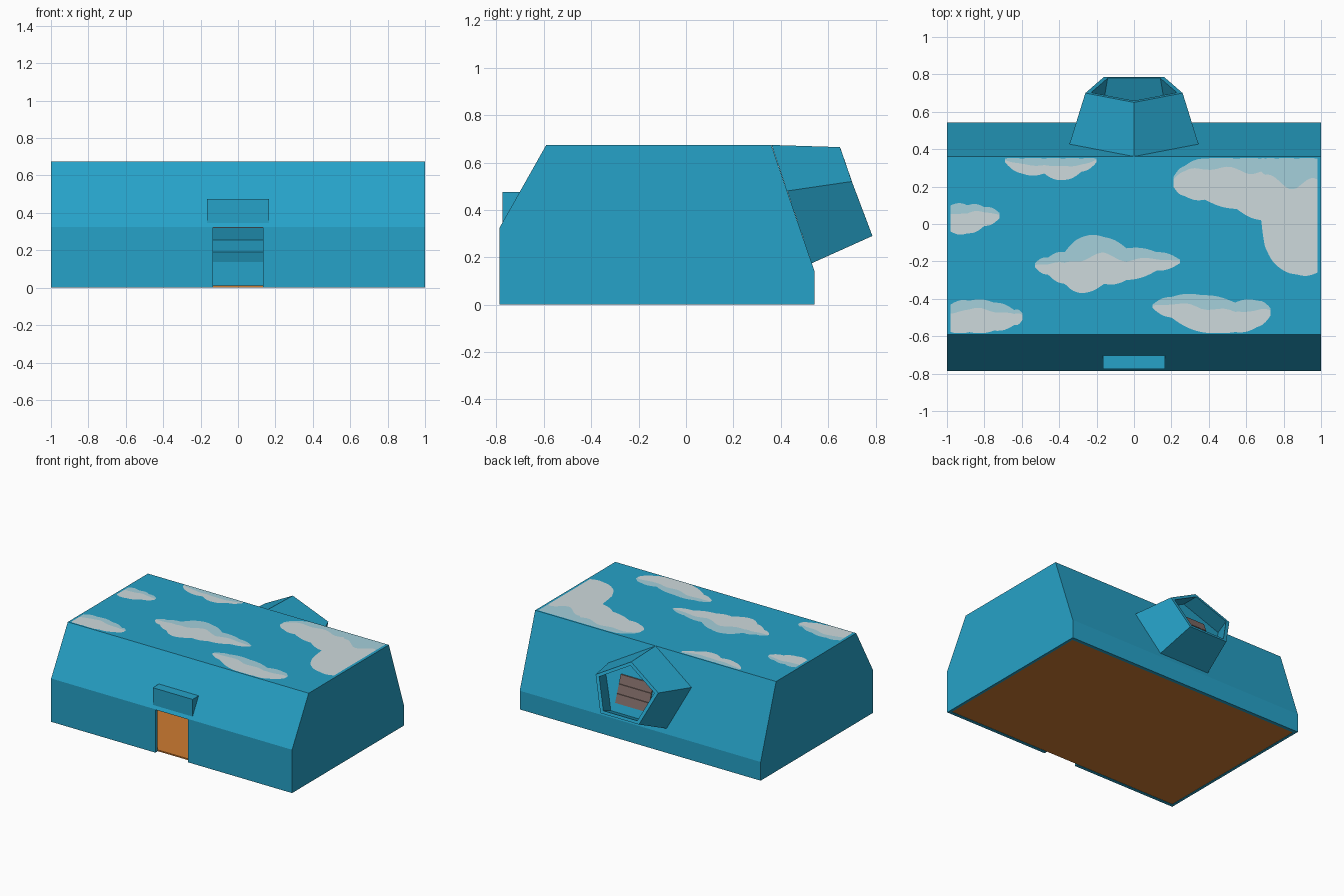
import bpy, bmesh, math
from mathutils import Vector

if "Cube" in bpy.data.objects:
    bpy.data.objects.remove(bpy.data.objects["Cube"])


def material(name, r, g, b):
    lin = lambda c: ((c / 255 + 0.055) / 1.055) ** 2.4 if c > 10 else c / 3300
    m = bpy.data.materials.new(name)
    m.diffuse_color = (lin(r), lin(g), lin(b), 1)
    m.use_nodes = True
    m.node_tree.nodes["Principled BSDF"].inputs["Base Color"].default_value = m.diffuse_color
    return m


BLUE = material("wall blue", 38, 162, 200)
GREY = material("cloud grey", 206, 218, 220)
PALE = material("cloud pale blue", 165, 208, 219)
BROWN = material("floor brown", 206, 124, 50)
PANE = material("window taupe", 124, 104, 100)


def make(name, verts, faces, *mats, fix=True):
    me = bpy.data.meshes.new(name)
    me.from_pydata([tuple(v) for v in verts], [], faces)
    for m in mats:
        me.materials.append(m)
    if fix:
        bm = bmesh.new()
        bm.from_mesh(me)
        bmesh.ops.recalc_face_normals(bm, faces=bm.faces)
        bm.to_mesh(me)
        bm.free()
    ob = bpy.data.objects.new(name, me)
    bpy.context.collection.objects.link(ob)
    return ob


def loft(name, loops, mat, caps=True, closed=False):
    """Skin a row of equal-length loops; optionally cap or close the row."""
    n = len(loops[0])
    verts = [v for lp in loops for v in lp]
    rows = len(loops)
    faces = []
    for r in range(rows if closed else rows - 1):
        a, b = r * n, ((r + 1) % rows) * n
        faces += [(a + i, a + (i + 1) % n, b + (i + 1) % n, b + i) for i in range(n)]
    if caps and not closed:
        faces += [tuple(range(n)), tuple(range((rows - 1) * n, rows * n))]
    return make(name, verts, faces, mat)


def prism(name, profile, hx, mat):
    """Extrude a (y, z) profile along x."""
    return loft(name, [[(x, y, z) for y, z in profile] for x in (-hx, hx)], mat)


def cut(ob, cutter):
    mod = ob.modifiers.new("cut_" + cutter.name, 'BOOLEAN')
    mod.operation, mod.solver, mod.object = 'DIFFERENCE', 'EXACT', cutter
    cutter.hide_render = True
    cutter.hide_set(True)


# Hollow house shell
ROOF = 0.674
shell = prism("house_shell", [(-.787, 0), (-.787, .325), (-.59, ROOF), (.36, ROOF),
                              (.543, .14), (.543, 0)], 1.0, BLUE)
room = prism("room_cutter", [(-.762, -.1), (-.762, .318), (-.575, ROOF - .022),
                             (.343, ROOF - .022), (.517, .137), (.517, -.1)], .98, BLUE)
cut(shell, room)

# Doorway opening and floor
door = prism("door_cutter", [(-.9, -.1), (-.9, .322), (-.7, .322), (-.7, -.1)], .135, BLUE)
cut(shell, door)
prism("floor", [(-.762, .002), (-.762, .012), (.517, .012), (.517, .002)], .98, BROWN)

# Wedge canopy over the door
prism("door_canopy", [(-.775, .33), (-.775, .475), (-.69, .475), (-.77, .33)], .165, BLUE)


# Pentagonal dormer on the back slope
def pentagon(top, mid, low):
    (yt, zt), (wm, ym, zm), (wl, yl, zl) = top, mid, low
    return [Vector(p) for p in ((0, yt, zt), (wm, ym, zm), (wl, yl, zl),
                                (-wl, yl, zl), (-wm, ym, zm))]


def inset(loop, s):
    c = sum(loop, Vector()) / len(loop)
    return [c + (p - c) * s for p in loop]


def between(a, b, t):
    return [p + (q - p) * t for p, q in zip(a, b)]


base = pentagon((.361, .674), (.345, .427, .48), (.21, .531, .175))
end = pentagon((.65, .665), (.26, .70, .52), (.16, .787, .29))
base_in, end_in = inset(base, .88), inset(end, .88)
loft("dormer_tube", [base, end, end_in, base_in], BLUE, closed=True)
cut(shell, loft("dormer_cutter", [between(base_in, end_in, -.2),
                                  between(base_in, end_in, .04)], BLUE))

# Inner wall of the dormer, and three window strips set in it
back, front = between(base_in, end_in, .50), between(base_in, end_in, .54)
loft("dormer_wall", [back, front], BLUE)
top, low = (back[0] + front[0]) / 2, (back[2] + front[2]) / 2
half = (front[0].y - back[0].y) / 2 + .008
slope = (low.y - top.y) / (low.z - top.z)
for i in range(3):
    z0 = .32 + i * .064
    z1 = z0 + .061
    y0, y1 = (top.y + slope * (z - top.z) for z in (z0, z1))
    prism("window_strip_%d" % (i + 1), [(y0 - half, z0), (y0 + half, z0),
                                        (y1 + half, z1), (y1 - half, z1)], .135, PANE)

# Painted clouds on the roof: rows of (x, lower y, upper y)
clouds = {
    "centre": (.62, [(-.53, -.23, -.21), (-.46, -.27, -.18), (-.37, -.32, -.15), (-.28, -.37, -.07),
                     (-.16, -.32, -.07), (-.04, -.30, -.13), (.12, -.25, -.15), (.245, -.21, -.19)]),
    "front_right": (.66, [(.10, -.45, -.43), (.2, -.50, -.39), (.36, -.578, -.38),
                          (.54, -.578, -.42), (.66, -.55, -.41), (.73, -.49, -.45)]),
    "front_left": (.7, [(-.98, -.578, -.43), (-.88, -.578, -.41), (-.75, -.57, -.42),
                        (-.64, -.54, -.46), (-.595, -.51, -.48)]),
    "left": (.7, [(-.98, -.04, .10), (-.89, -.05, .10), (-.8, -.01, .09), (-.72, .03, .06)]),
    "back_left": (.6, [(-.69, .33, .35), (-.6, .27, .35), (-.48, .27, .35),
                       (-.38, .235, .35), (-.28, .28, .35), (-.2, .33, .35)]),
    "back_right": (.78, [(.21, .20, .25), (.27, .15, .31), (.38, .13, .35), (.55, .08, .35),
                         (.68, .02, .35), (.70, -.12, .35), (.76, -.22, .35),
                         (.87, -.27, .35), (.98, -.26, .35)]),
}
for name, (split, rows) in clouds.items():
    verts, faces, tones = [], [], []
    steps = 6
    for (xa, la, ua), (xb, lb, ub) in zip(rows, rows[1:]):
        for k in range(steps + 1):
            t = k / steps
            puff = .012 * math.sin(math.pi * t)  # scalloped edge
            lo = max(la + (lb - la) * t - puff, -.582)
            hi = min(ua + (ub - ua) * t + puff, .352)
            x = xa + (xb - xa) * t
            mid = lo + (hi - lo) * (split + .05 * math.sin(x * 28))
            i = len(verts)
            verts += [(x, y, ROOF + .002) for y in (lo, mid, hi)]
            if k:
                faces += [(i - 3, i, i + 1, i - 2), (i - 2, i + 1, i + 2, i - 1)]
                tones += [0, 1]
    ob = make("cloud_" + name, verts, faces, GREY, PALE, fix=False)
    ob.data.polygons.foreach_set("material_index", tones)
